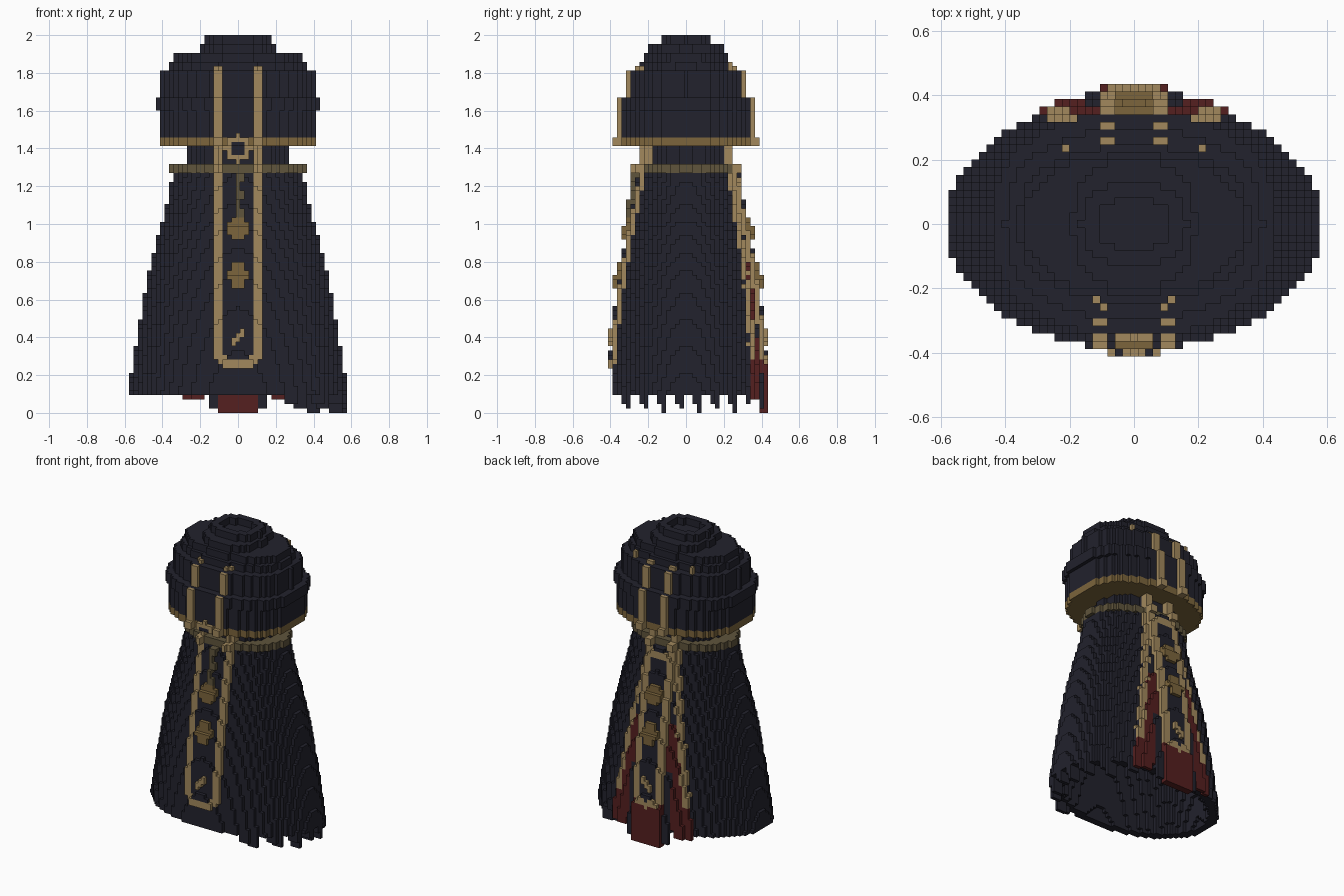
import bpy, bmesh, math

if "Cube" in bpy.data.objects:
    bpy.data.objects.remove(bpy.data.objects["Cube"], do_unlink=True)

V = 2 / 85  # edge of one block


def make_material(name, color):
    mat = bpy.data.materials.new(name)
    mat.use_nodes = True
    mat.diffuse_color = (*color, 1)
    mat.node_tree.nodes["Principled BSDF"].inputs["Base Color"].default_value = (*color, 1)
    return mat


navy = make_material("dark navy cloth", (0.016, 0.016, 0.026))
gold = make_material("gold", (0.36, 0.25, 0.11))
bronze = make_material("dark gold", (0.20, 0.13, 0.045))
olive = make_material("olive gold", (0.115, 0.09, 0.045))
red = make_material("dark red cloth", (0.09, 0.014, 0.014))

cells = {}    # block position -> part name
colors = {}   # part name -> material


def part(name, mat):
    colors[name] = mat
    return name


robe = part("robe", navy)
fringe = part("robe_fringe", navy)
neck = part("neck", navy)
collar = part("collar", olive)
brim = part("hood_brim", bronze)
hood = part("hood", navy)
panel = part("hanging_panels", navy)
trim = part("gold_trim", gold)
emblem = part("panel_emblems", bronze)
chain = part("front_chain", olive)
lining = part("red_back_cloth", red)


def levels(z0, z1):
    return range(round(z0 / V), round(z1 / V))


def inside(i, j, rx, ry, power):
    return abs(i * V / rx) ** power + abs(j * V / ry) ** power <= 1


def layer(name, k, rx, ry, power=2.0, hole=None):
    """One level of blocks in a rounded outline, optionally with a hole."""
    for i in range(-26, 27):
        for j in range(-20, 21):
            if inside(i, j, rx, ry, power) and not (hole and inside(i, j, *hole, power)):
                cells[i, j, k] = name


def lerp(profile, z):
    for (za, a, b), (zb, c, d) in zip(profile, profile[1:]):
        if z <= zb:
            t = max(0, (z - za) / (zb - za))
            return a + (c - a) * t, b + (d - b) * t
    return profile[-1][1:]


# Hollow robe
ROBE = [(0.1, 0.583, 0.392), (0.4, 0.535, 0.372), (0.7, 0.483, 0.335),
        (0.9, 0.435, 0.30), (1.1, 0.378, 0.262), (1.26, 0.345, 0.236)]
for k in levels(0.1, 1.26):
    rx, ry = lerp(ROBE, (k + 0.5) * V)
    layer(robe, k, rx, ry, hole=(rx - 2.4 * V, ry - 2.4 * V))

# Ragged fringe hanging along the left side of the hem
rim = [(i, j) for (i, j, k) in cells if k == 4 and i * V > 0.28]
outer = {j: max(i for i, jj in rim if jj == j) for _, j in rim}
for j, i in outer.items():
    if abs(j) > 14:
        continue
    if j % 4 == 3:
        depth = 4 if j % 8 == 3 and i * V > 0.38 else 3
    else:
        depth = 2 if j % 4 == 2 else 0
    for n in range(depth):
        for w in range(3):
            cells[i - w, j, 3 - n] = fringe

# Collar and neck
for k in levels(1.26, 1.32):
    layer(collar, k, 0.355, 0.245)
for k in levels(1.32, 1.43):
    layer(neck, k, 0.26, 0.20, 2.3)

# Stepped hood: bottom, top, half width, half depth
TIERS = [(brim, 1.42, 1.47, 0.418, 0.345), (hood, 1.47, 1.60, 0.418, 0.345),
         (hood, 1.60, 1.68, 0.44, 0.345), (hood, 1.68, 1.81, 0.40, 0.295),
         (hood, 1.81, 1.86, 0.36, 0.24), (hood, 1.86, 1.91, 0.34, 0.215),
         (hood, 1.91, 1.95, 0.19, 0.20), (hood, 1.95, 2.0, 0.165, 0.13)]
for name, z0, z1, rx, ry in TIERS:
    for k in levels(z0, z1):
        layer(name, k, rx, ry, 2.4, hole=(0.11, 0.08) if z0 > 1.94 else None)

# Outermost block of the body in each column, for applied decoration
surface = {}
for i, j, k in cells:
    surface[i, k] = max(surface.get((i, k), 0), abs(j))


def apply(name, side, rule, z0, z1, height=1):
    """Lay blocks on the front (-1) or back (1) wherever rule(i, x, z) holds."""
    for k in levels(z0, z1):
        for i in range(-14, 15):
            if rule(i, i * V, (k + 0.5) * V):
                j = surface.get((i, max(k, 4)), 0)
                for h in range(1, height + 1):
                    cells[i, side * (j + h), k] = name


def rounded(radius):
    return lambda i, x, z: abs(x) <= radius and (z > 0.36 or math.hypot(x, z - 0.36) <= radius)


def cross(z):
    """Emblem with a long upright and a short bar."""
    return lambda i, x, h: (abs(i) <= 2 and abs(h - z) < 0.03) or (abs(i) <= 1 and abs(h - z) < 0.06)


# Red cloth spreading behind the back panel, edged in gold
def spread(z):
    return 0.115 + (1.25 - max(z, 0.2)) * 0.16


apply(lining, 1, lambda i, x, z: abs(x) < spread(z) and (z > 0.12 or abs(i) >= 8), 0.06, 0.8)
apply(panel, 1, lambda i, x, z: abs(x) < spread(z), 0.8, 1.26)
apply(trim, 1, lambda i, x, z: -0.005 < spread(z) - abs(x) < 0.035, 0.28, 1.26)
apply(panel, 1, lambda i, x, z: 5 <= abs(i) <= 6, 0.03, 0.5)
apply(lining, 1, lambda i, x, z: abs(i) <= 4, 0.0, 0.28, 2)

# Hanging panels with gold borders, running up over neck and hood
for side, inner, radius in ((-1, 4, 0.135), (1, 3, 0.115)):
    shape, core = rounded(radius), rounded(radius - 2 * V)
    lift = 1 if side < 0 else 2
    apply(panel, side, shape, 0.2, 1.26, lift)
    apply(trim, side, lambda i, x, z: shape(i, x, z) and not core(i, x, z), 0.2, 1.26, lift)
    apply(trim, side, lambda i, x, z: inner <= abs(i) <= inner + 1, 1.26, 1.45, 2)
    apply(trim, side, lambda i, x, z: inner <= abs(i) <= inner + 1, 1.45, 1.84)
    for z in (0.98, 0.73):
        apply(emblem, side, cross(z), 0.6, 1.1, lift + 1)
    apply(trim, side, lambda i, x, z: abs(i) <= 1 and abs(z - 0.39 - i * V) < 0.025, 0.3, 0.5, lift + 1)

# Front buckle ring, chain and back crossbar
apply(trim, -1, lambda i, x, z: 0.04 < math.hypot(x, z - 1.40) < 0.072, 1.32, 1.48)
apply(panel, -1, lambda i, x, z: math.hypot(x, z - 1.40) <= 0.04, 1.32, 1.48)
apply(chain, -1, lambda i, x, z: i == 0 or (i == 1 and int(z / V) % 4 < 2), 1.04, 1.26, 2)
apply(trim, 1, lambda i, x, z: abs(i) <= 3, 1.20, 1.25, 2)

# Small studs on the back of the hood
for i in (-9, 9):
    for k in levels(1.81, 1.86):
        cells[i, 10, k] = trim

# Build each part from the exposed block faces
SIDES = [(a, s) for a in range(3) for s in (-1, 1)]
CORNERS = [(-1, -1), (1, -1), (1, 1), (-1, 1)]
for name, mat in colors.items():
    bm = bmesh.new()
    verts = {}
    for cell, owner in cells.items():
        if owner != name:
            continue
        for axis, sign in SIDES:
            near = list(cell)
            near[axis] += sign
            if tuple(near) in cells:
                continue
            loop = []
            for u, v in CORNERS[::sign]:
                key = [2 * c for c in cell]
                key[axis] += sign
                key[(axis + 1) % 3] += u
                key[(axis + 2) % 3] += v
                key = tuple(key)
                if key not in verts:
                    x, y, z = (c * V / 2 for c in key)
                    verts[key] = bm.verts.new((x, y, z + V / 2))
                loop.append(verts[key])
            bm.faces.new(loop)
    mesh = bpy.data.meshes.new(name)
    bm.to_mesh(mesh)
    bm.free()
    mesh.materials.append(mat)
    bpy.context.collection.objects.link(bpy.data.objects.new(name, mesh))
